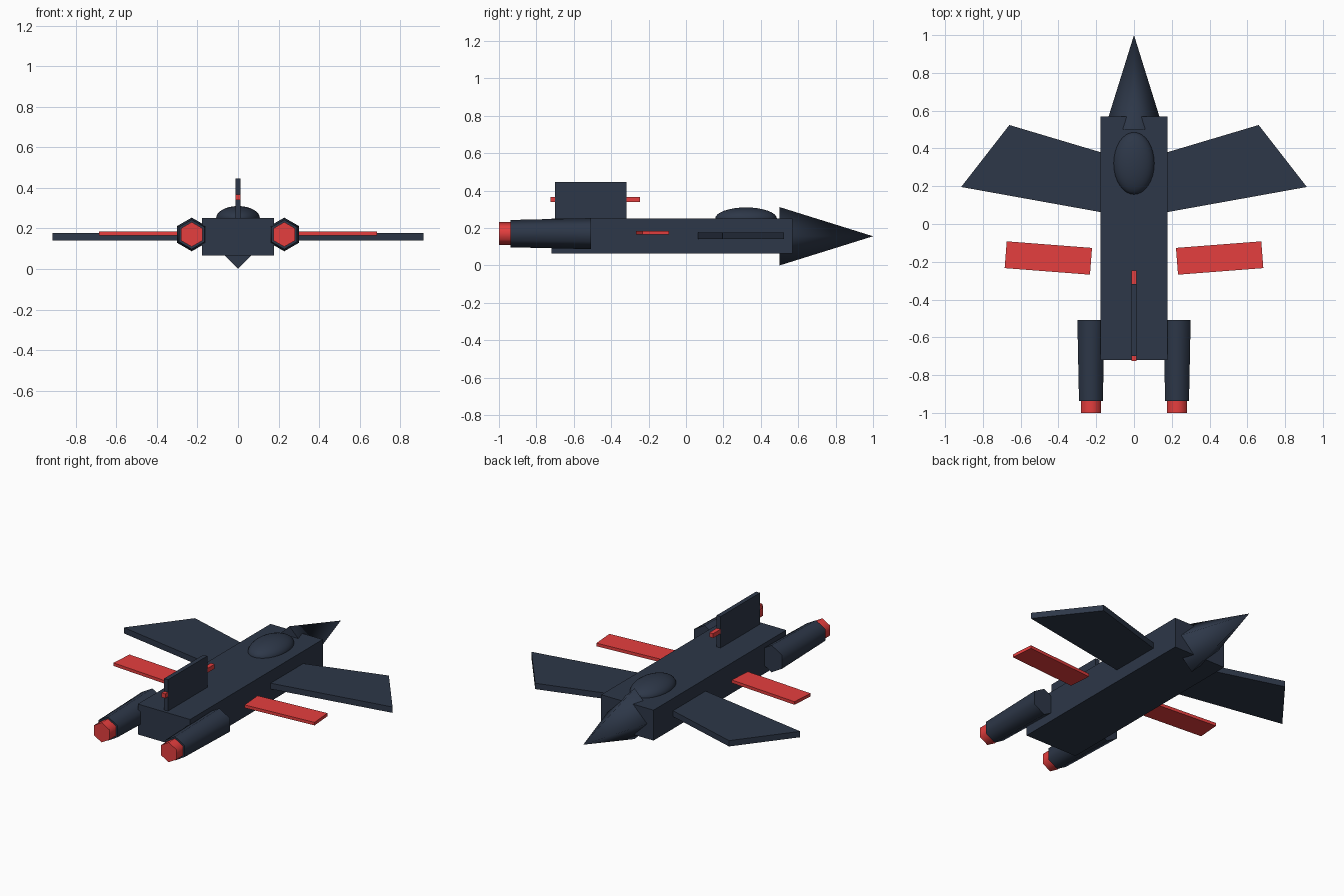
import bpy, bmesh, math
from mathutils import Matrix, Vector

if "Cube" in bpy.data.objects:
    bpy.data.objects.remove(bpy.data.objects["Cube"])


def srgb(h):
    c = [int(h[i:i + 2], 16) / 255 for i in (0, 2, 4)]
    return [v / 12.92 if v <= 0.04045 else ((v + 0.055) / 1.055) ** 2.4 for v in c] + [1]


def material(name, h):
    m = bpy.data.materials.new(name)
    m.diffuse_color = srgb(h)
    m.use_nodes = True
    m.node_tree.nodes["Principled BSDF"].inputs["Base Color"].default_value = m.diffuse_color
    return m


DARK = material("dark slate", "2d3748")
RED = material("red", "e53e3e")


def finish(name, bm, mat, smooth=lambda f: False):
    bmesh.ops.recalc_face_normals(bm, faces=bm.faces)
    for f in bm.faces:
        f.smooth = smooth(f)
    me = bpy.data.meshes.new(name)
    bm.to_mesh(me)
    bm.free()
    me.materials.append(mat)
    ob = bpy.data.objects.new(name, me)
    bpy.context.collection.objects.link(ob)
    return ob


def box(name, mat, lo, hi, turn=0):
    """Box between two corners, turned about its own vertical axis."""
    lo, hi = Vector(lo), Vector(hi)
    bm = bmesh.new()
    m = (Matrix.Translation((lo + hi) / 2) @ Matrix.Rotation(turn, 4, 'Z')
         @ Matrix.Diagonal((*(hi - lo), 1)))
    bmesh.ops.create_cube(bm, size=1, matrix=m)
    return finish(name, bm, mat)


def tube(name, mat, sides, x, z, y0, y1, r0, r1):
    """Cone or tapered tube along y, smooth sides and flat ends."""
    bm = bmesh.new()
    m = Matrix.Translation((x, (y0 + y1) / 2, z)) @ Matrix.Rotation(-math.pi / 2, 4, 'X')
    bmesh.ops.create_cone(bm, cap_ends=True, segments=sides, radius1=r0, radius2=r1,
                          depth=y1 - y0, matrix=m)
    bmesh.ops.remove_doubles(bm, verts=bm.verts, dist=1e-5)
    return finish(name, bm, mat, lambda f: abs(f.normal.y) < 0.9)


# Fuselage and four-sided nose
box("fuselage", DARK, (-0.178, -0.72, 0.065), (0.178, 0.57, 0.252))
tube("nose", DARK, 4, 0, 0.156, 0.5, 1.0, 0.156, 0)

# Canopy
bm = bmesh.new()
bmesh.ops.create_uvsphere(bm, u_segments=32, v_segments=16, radius=1,
                          matrix=Matrix.Translation((0, 0.321, 0.25))
                          @ Matrix.Diagonal((0.108, 0.165, 0.06, 1)))
finish("canopy", bm, DARK, lambda f: True)

# Tail fin with a red stripe bar sticking out at both ends
box("tail_fin", DARK, (-0.0135, -0.70, 0.24), (0.0135, -0.317, 0.445))
box("fin_bar", RED, (-0.013, -0.725, 0.34), (0.013, -0.245, 0.367))

WING = [(0.16, 0.375), (0.66, 0.524), (0.915, 0.196), (0.16, 0.06)]
for side, s in (("right", 1), ("left", -1)):
    # Forward swept wing
    bm = bmesh.new()
    face = bm.faces.new([bm.verts.new((s * x, y, 0.14)) for x, y in WING])
    top = bmesh.ops.extrude_face_region(bm, geom=[face])["geom"]
    bmesh.ops.translate(bm, vec=(0, 0, 0.036),
                        verts=[v for v in top if isinstance(v, bmesh.types.BMVert)])
    finish(side + "_wing", bm, DARK)
    # Floating red stabiliser plank
    box(side + "_stabiliser", RED, (s * 0.4535 - 0.2265, -0.251, 0.165),
        (s * 0.4535 + 0.2265, -0.109, 0.184), s * math.radians(4.4))
    # Hexagonal engine and exhaust
    tube(side + "_engine", DARK, 6, s * 0.228, 0.17, -0.938, -0.507, 0.073, 0.083)
    tube(side + "_exhaust", RED, 6, s * 0.228, 0.17, -1.0, -0.93, 0.061, 0.061)
